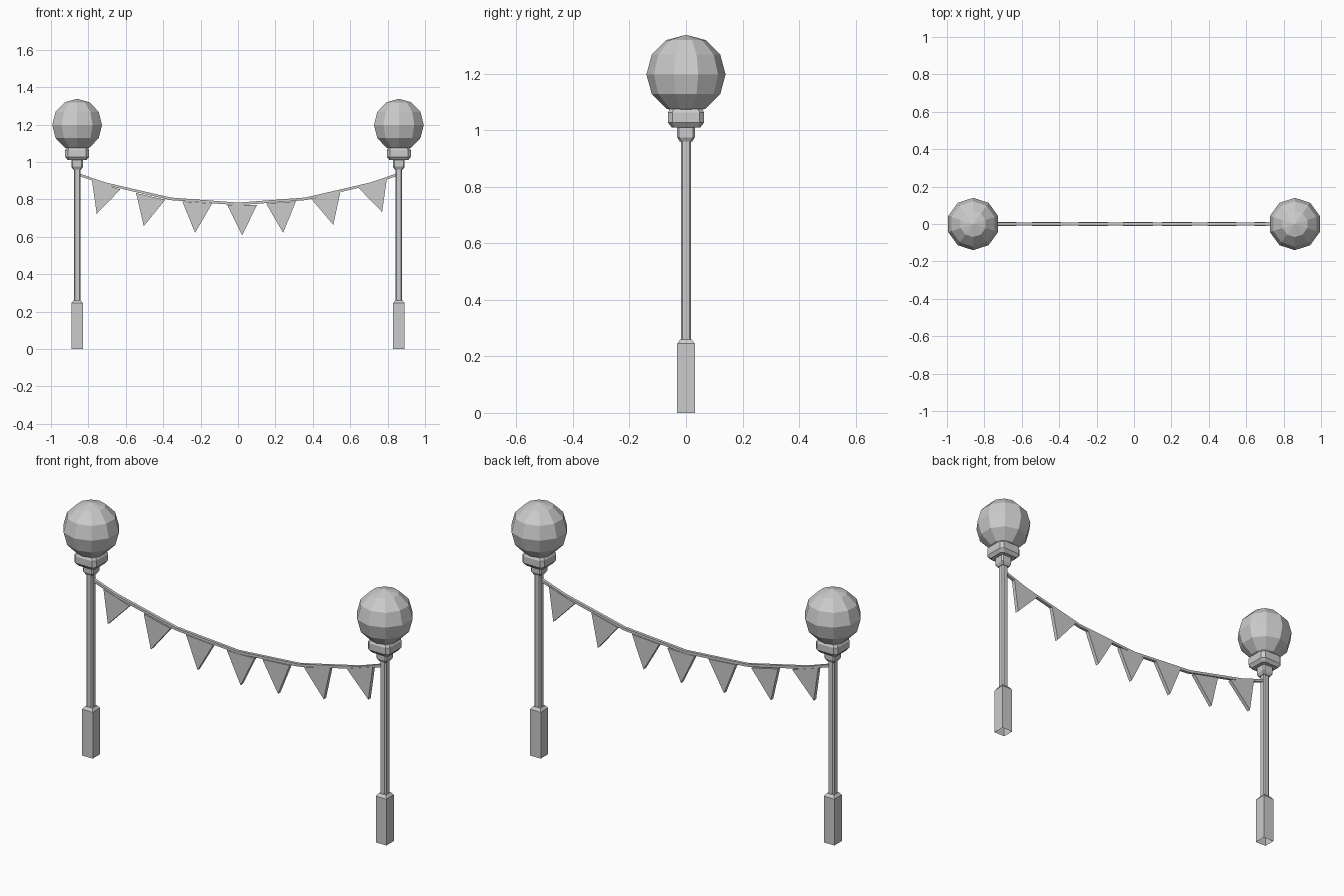
import bpy, bmesh
from math import sin, cos, radians
from mathutils import Vector

if "Cube" in bpy.data.objects:
    bpy.data.objects.remove(bpy.data.objects["Cube"])


def finish(name, bm):
    bmesh.ops.recalc_face_normals(bm, faces=bm.faces[:])
    me = bpy.data.meshes.new(name)
    bm.to_mesh(me)
    bm.free()
    ob = bpy.data.objects.new(name, me)
    bpy.context.collection.objects.link(ob)
    return ob


def loft(name, rings, cap_start=True):
    """Skin a list of closed rings with equal point counts."""
    bm = bmesh.new()
    vs = [[bm.verts.new(p) for p in r] for r in rings]
    n = len(vs[0])
    for a, b in zip(vs, vs[1:]):
        for i in range(n):
            j = (i + 1) % n
            bm.faces.new((a[i], a[j], b[j], b[i]))
    if cap_start:
        bm.faces.new(vs[0])
    bm.faces.new(vs[-1])
    return finish(name, bm)


def square(x, z, h, c):
    """Square ring of half width h with corners cut by c."""
    k = h - c
    pts = [(h, -k), (h, k), (k, h), (-k, h), (-h, k), (-h, -k), (-k, -h), (k, -h)]
    return [(x + px, py, z) for px, py in pts]


def square_plain(x, z, h):
    return [(x + sx * h, sy * h, z) for sx, sy in ((1, -1), (1, 1), (-1, 1), (-1, -1))]


# Lamp posts
for side, x in (("left", -0.86), ("right", 0.86)):
    loft(side + "_post_base", [square_plain(x, z, h) for z, h in
                               ((0, 0.031), (0.245, 0.031), (0.26, 0.02))], False)
    loft(side + "_post", [square(x, z, 0.018, 0.006) for z in (0.25, 0.97)])
    loft(side + "_lower_collar", [square(x, z, h, h * 0.22) for z, h in
                                  ((0.96, 0.022), (0.975, 0.031), (1.015, 0.031))])
    loft(side + "_upper_collar", [square(x, z, h, h * 0.24) for z, h in
                                  ((1.01, 0.05), (1.027, 0.064), (1.063, 0.064), (1.075, 0.057))])
    # Faceted globe
    bm = bmesh.new()
    bmesh.ops.create_uvsphere(bm, u_segments=10, v_segments=6, radius=0.14)
    globe = finish(side + "_globe", bm)
    globe.location = (x, 0, 1.198)

# Sagging string
half = [(0.36, 0.803), (0.71, 0.884), (0.85, 0.932)]
path = [(-x, z) for x, z in reversed(half)] + [(0, 0.776)] + half
t, w = 0.007, 0.008
loft("bunting_string", [[(x, -w, z - t), (x, w, z - t), (x, w, z + t), (x, -w, z + t)]
                        for x, z in path])

# Pennants: top centre x, z and tilt in degrees
flags = [(-0.705, 0.878, -18), (-0.467, 0.816, -13), (-0.218, 0.784, -4), (0.022, 0.771, 0),
         (0.23, 0.784, 4), (0.47, 0.822, 14), (0.72, 0.887, 18)]
for i, (x, z, tilt) in enumerate(flags):
    a = radians(tilt)
    along, down = Vector((cos(a), 0, sin(a))), Vector((sin(a), 0, -cos(a)))
    mid = Vector((x, 0, z))
    tri = [mid - along * 0.08, mid + along * 0.08, mid + down * 0.163]
    loft("pennant_%d" % (i + 1), [[p + Vector((0, y, 0)) for p in tri] for y in (-0.01, 0.01)])
